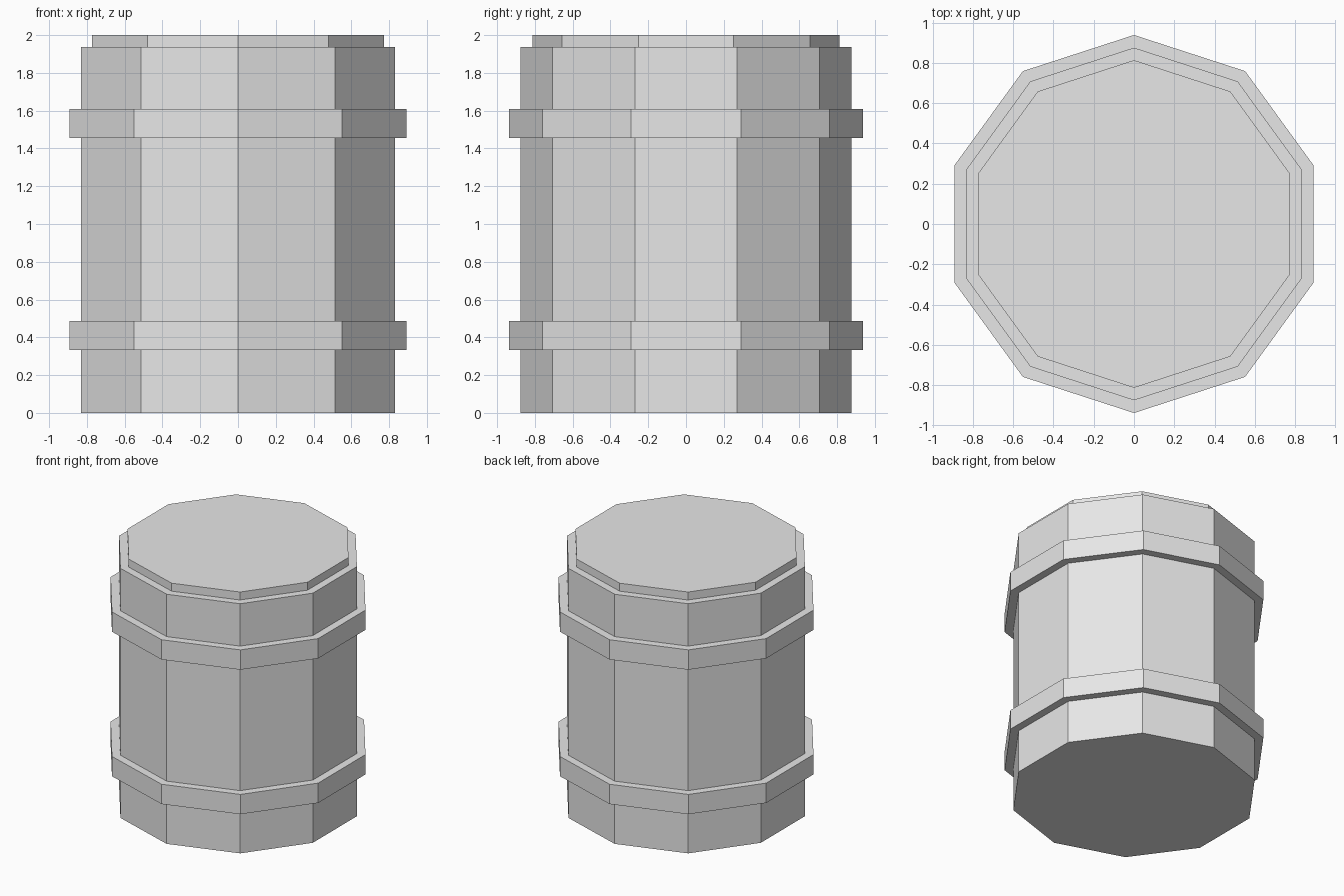
import bpy
import bmesh
import math

SIDES = 10

cube = bpy.data.objects.get("Cube")
if cube:
    bpy.data.objects.remove(cube, do_unlink=True)

# One plain grey for the whole barrel
grey = bpy.data.materials.new("light_grey")
grey.use_nodes = True
colour = (0.8, 0.8, 0.8, 1.0)
grey.diffuse_color = colour
grey.node_tree.nodes["Principled BSDF"].inputs["Base Color"].default_value = colour


def ring(bm, radius, z):
    """Ten-sided loop with a corner pointing to the front and back."""
    corners = [math.pi / 2 + i * math.tau / SIDES for i in range(SIDES)]
    return [bm.verts.new((radius * math.cos(a), radius * math.sin(a), z))
            for a in corners]


def lathe(name, profile, closed=False):
    """Sweep (radius, z) points round the axis; cap the ends or close the loop."""
    bm = bmesh.new()
    rings = [ring(bm, r, z) for r, z in profile]
    pairs = list(zip(rings, rings[1:]))
    if closed:
        pairs.append((rings[-1], rings[0]))
    else:
        bm.faces.new(rings[0][::-1])
        bm.faces.new(rings[-1])
    for low, high in pairs:
        for i in range(SIDES):
            j = (i + 1) % SIDES
            bm.faces.new((low[i], low[j], high[j], high[i]))
    bmesh.ops.recalc_face_normals(bm, faces=bm.faces)
    mesh = bpy.data.meshes.new(name)
    bm.to_mesh(mesh)
    bm.free()
    mesh.materials.append(grey)
    obj = bpy.data.objects.new(name, mesh)
    bpy.context.collection.objects.link(obj)
    return obj


BODY, HOOP, LID = 0.875, 0.938, 0.813

# Body with the stepped lid on top
lathe("barrel_body", [(BODY, 0), (BODY, 1.938), (LID, 1.938), (LID, 2)])

# Two hoops wrapped round the body
for name, low, high in (("lower_hoop", 0.333, 0.487), ("upper_hoop", 1.455, 1.609)):
    lathe(name, [(BODY, low), (HOOP, low), (HOOP, high), (BODY, high)], closed=True)
